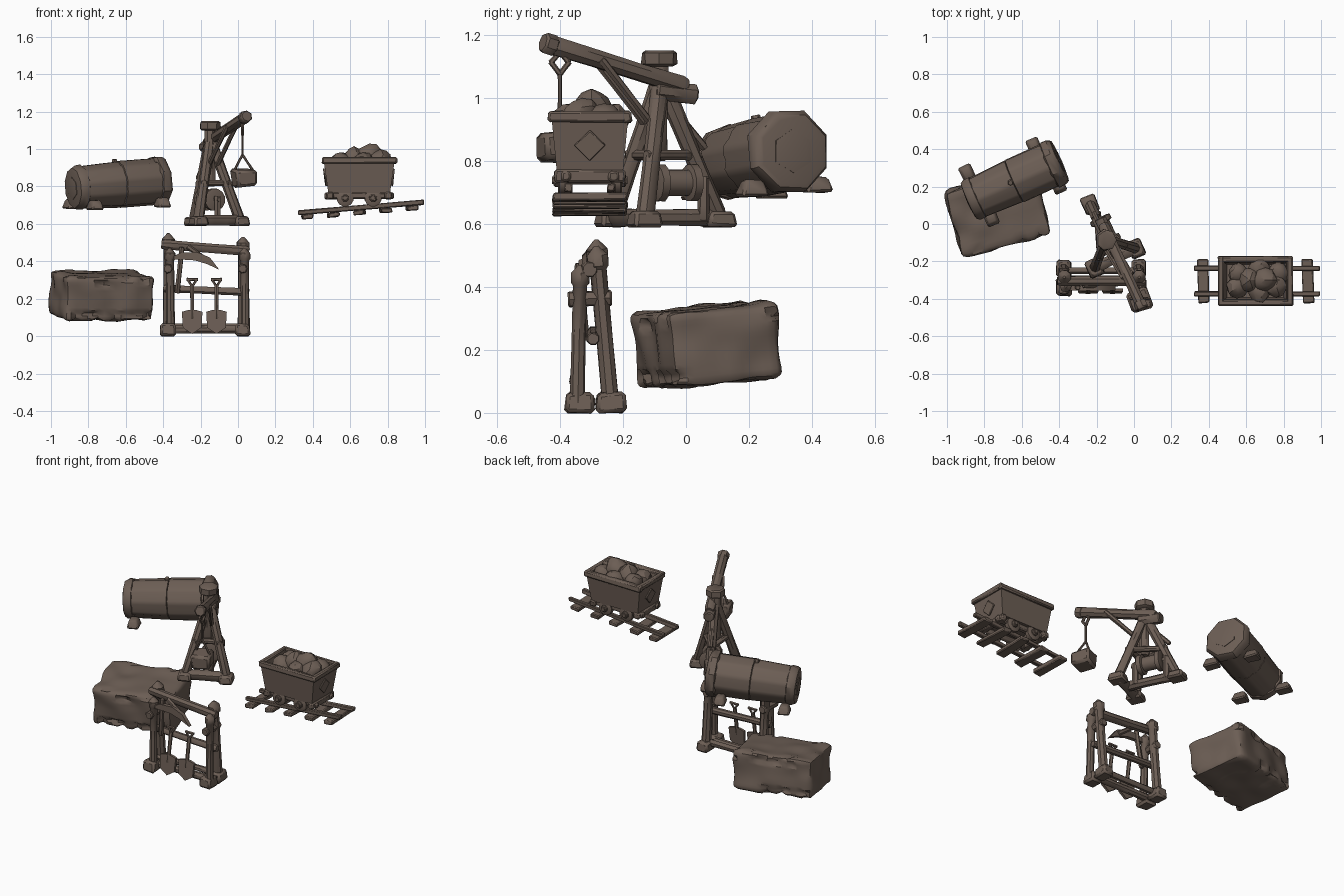
import bpy, bmesh, math, random
from mathutils import Vector, Matrix, Euler, noise

random.seed(4)
old = bpy.data.objects.get("Cube")
if old:
    bpy.data.objects.remove(old, do_unlink=True)

brown = bpy.data.materials.new("dusty_brown")
brown.use_nodes = True
tone = (0.15, 0.112, 0.09, 1)
brown.diffuse_color = tone
brown.node_tree.nodes["Principled BSDF"].inputs["Base Color"].default_value = tone


def finish(name, bm, angle=40):
    bmesh.ops.recalc_face_normals(bm, faces=bm.faces)
    mesh = bpy.data.meshes.new(name)
    bm.to_mesh(mesh)
    bm.free()
    mesh.materials.append(brown)
    ob = bpy.data.objects.new(name, mesh)
    bpy.context.collection.objects.link(ob)
    bpy.ops.object.select_all(action="DESELECT")
    ob.select_set(True)
    bpy.context.view_layer.objects.active = ob
    bpy.ops.object.shade_smooth_by_angle(angle=math.radians(angle))
    return ob


LOG = [(0, .8), (.04, 1), (.35, .93), (.65, .95), (.96, 1), (1, .8)]
POST = [(0, 1), (.4, .93), (.85, .95), (.87, 1.25), (.94, 1.25), (1, .25)]
DISC = [(0, .8), (.15, 1), (.85, 1), (1, .8)]


def loft(name, p, q, r, profile=LOG, sides=8, wobble=.05, groove=0):
    """Rings of a (position, radius) profile from p to q."""
    p, q = Vector(p), Vector(q)
    turn = (q - p).to_track_quat("Z", "Y")
    bm = bmesh.new()
    rings = []
    for t, k in profile:
        ring = []
        for i in range(sides):
            a = math.tau * (i + .5) / sides
            s = r * k * (1 + random.uniform(-wobble, wobble))
            if groove and i % 3 == 0:
                s *= 1 - groove
            ring.append(bm.verts.new(p.lerp(q, t) + turn @ Vector((s * math.cos(a), s * math.sin(a), 0))))
        rings.append(ring)
    for a, b in zip(rings, rings[1:]):
        for i in range(sides):
            j = (i + 1) % sides
            bm.faces.new((a[i], a[j], b[j], b[i]))
    bm.faces.new(rings[0])
    bm.faces.new(rings[-1])
    return finish(name, bm)


def box(name, loc, size, rot=(0, 0, 0), bevel=.008, taper=1, jitter=.003):
    """Bevelled, slightly uneven block; taper scales its top."""
    bm = bmesh.new()
    bmesh.ops.create_cube(bm, size=1)
    m = Matrix.Translation(loc) @ Euler([math.radians(a) for a in rot]).to_matrix().to_4x4()
    for v in bm.verts:
        k = taper if v.co.z > 0 else 1
        v.co = Vector((v.co.x * size[0] * k, v.co.y * size[1] * k, v.co.z * size[2]))
        v.co += Vector([random.uniform(-jitter, jitter) for _ in range(3)])
    bmesh.ops.bevel(bm, geom=bm.edges[:], offset=bevel, segments=1, affect="EDGES")
    bm.transform(m)
    return finish(name, bm)


def plate(name, outline, y, thick, lean=0):
    """Flat outline in x and z, extruded along y."""
    bm = bmesh.new()
    face = bm.faces.new([bm.verts.new((x, y - lean * z, z)) for x, z in outline])
    out = bmesh.ops.extrude_face_region(bm, geom=[face])["geom"]
    bmesh.ops.translate(bm, vec=(0, thick, 0), verts=[e for e in out if isinstance(e, bmesh.types.BMVert)])
    return finish(name, bm)


# Stone block with worn surface and notched edges
bm = bmesh.new()
bmesh.ops.create_cube(bm, size=2)
bmesh.ops.subdivide_edges(bm, edges=bm.edges[:], cuts=15, use_grid_fill=True)
half = Vector((.245, .182, .12))
for v in bm.verts:
    n = v.co.copy()
    p = Vector([n[i] * half[i] for i in range(3)])
    core = Vector([max(-half[i] + .025, min(half[i] - .025, p[i])) for i in range(3)])
    off = p - core
    if off.length > 0:
        off = off.normalized() * .025
    dent = .016 * noise.noise(p * 9)
    if abs(n.z) > .6 and abs(n.y) > .8 and noise.noise(Vector((n.x * 6, n.y, n.z))) > .22:
        dent -= .018
    v.co = core + off * (1 + dent / .025)
bm.transform(Matrix.Translation((-.73, .065, .215)) @ Euler((math.radians(6), 0, math.radians(15))).to_matrix().to_4x4())
finish("stone_block", bm, 35)

# Barrel lying on wedges
left, right = Vector((-.875, .125, .792)), Vector((-.405, .335, .83))
axis = right - left
loft("barrel_staves", left, right, .118, [(0, .9), (.1, .97), (.47, 1.04), (.495, 1.04), (.5, .98),
     (.505, 1.06), (.9, 1.06), (1, 1)], 30, .012, .06)
HOOP = [(0, .78), (.06, .9), (.35, 1), (.85, 1), (1, .88)]
loft("left_hoop", left - axis * .02, left + axis * .1, .12, HOOP, 10, .03)
loft("right_hoop", right + axis * .02, right - axis * .11, .138, HOOP, 8, .03)
loft("left_plug", left - axis * .03, left, .06, DISC, 6)
loft("right_plug", right + axis * .03, right, .068, DISC, 6)
loft("barrel_bung", (-.66, .225, .92), (-.66, .22, .945), .016, DISC, 6)
for i, (x, y, z) in enumerate([(-.89, .27, .705), (-.535, .415, .725), (-.765, .035, .70), (-.405, .21, .715)]):
    box(f"barrel_wedge_{i}", (x, y, z), (.075, .095, .05), (0, 0, 24), .008, .65)

# Crane base: cross sill, spine and feet
top = Vector((-.15, -.08, 1.06))
feet = {"left": Vector((-.21, -.235, .62)), "right": Vector((.01, -.13, .62)), "back": Vector((-.235, .105, .62))}
mid = feet["left"].lerp(feet["right"], .5)
loft("crane_cross_sill", feet["left"], feet["right"], .032)
loft("crane_spine_sill", mid, feet["back"], .03)
for n, f in feet.items():
    box(f"crane_{n}_foot", f - Vector((0, 0, .005)), (.085, .1, .05), (0, 0, 24), .01, .85)
    head = top + (f - top) * .03
    loft(f"crane_{n}_leg", f, head, .029)
brace = {n: f.lerp(top, .45) for n, f in feet.items()}
for a, b in (("left", "right"), ("right", "back"), ("back", "left")):
    d = (brace[b] - brace[a]) * .15
    loft(f"crane_brace_{a}_{b}", brace[a] - d, brace[b] + d, .018)
loft("crane_mast", (-.15, -.09, .8), (-.15, -.085, 1.14), .033)
loft("crane_mast_cap", (-.15, -.085, 1.1), (-.15, -.085, 1.15), .058, DISC, 7)
loft("crane_collar", (-.18, .03, 1.01), (-.125, -.1, 1.025), .034)

# Boom, struts and hanging load
butt, tip = Vector((-.165, .0, 1.035)), Vector((.045, -.45, 1.175))
loft("boom", butt, tip, .031)
loft("boom_end", butt.lerp(tip, .92), butt.lerp(tip, 1.01), .035, DISC, 7)
for s in (-1, 1):
    side = Vector((.9, .42, 0)) * .026 * s
    loft(f"boom_strut_{s}", Vector((-.135, -.115, .91)) + side, butt.lerp(tip, .62) + side, .013, sides=6)
loft("back_strut", (-.215, .06, .84), (-.15, -.07, 1.0), .014, sides=6)
hook = Vector((.024, -.4, 1.1))
for s in (-1, 1):
    loft(f"hook_upper_{s}", hook + Vector((0, 0, .045)), hook + Vector((0, .03 * s, .01)), .009, sides=6)
    loft(f"hook_lower_{s}", hook + Vector((0, .03 * s, .015)), hook - Vector((0, 0, .025)), .009, sides=6)
    loft(f"sling_{s}", (.024, -.4, .97), (.03 + s * .05, -.4, .885), .007, sides=6)
loft("hoist_rope", hook - Vector((0, 0, .02)), (.024, -.4, .96), .007, sides=6)
box("hanging_load", (.034, -.405, .845), (.12, .12, .092), (2, -3, 20), .014, 1, .008)

# Windlass between the legs
loft("windlass_drum", (-.12, -.1, .73), (-.185, .035, .73), .05,
     [(0, .9), (.03, 1.2), (.2, 1.2), (.23, .85), (.77, .85), (.8, 1.2), (.97, 1.2), (1, .9)], 12, .02)
loft("windlass_shaft", (-.1, -.14, .73), (-.2, .07, .73), .014, sides=6)
for i, (x, y) in enumerate([(-.11, -.12), (-.195, .055)]):
    loft(f"windlass_stand_{i}", (x, y, .61), (x, y, .75), .02, sides=6)

# Tool rack: paired leaning posts on block feet
for n, x, h in (("right", -.375, .55), ("left", .025, .53)):
    loft(f"rack_{n}_tall_post", (x, -.24, .03), (x + .003, -.285, h), .029, POST, 8, .04)
    loft(f"rack_{n}_short_post", (x + .015, -.345, .03), (x + .01, -.335, .47), .024, POST, 8, .04)
    for s in (-1, 1):
        box(f"rack_{n}_foot_{s}", (x, -.288 + s * .05, .033), (.085, .096, .066), (0, 0, 0), .012, .88, .005)
    loft(f"rack_{n}_tie", (x, -.375, .36), (x, -.235, .365), .026, sides=7)
loft("rack_bottom_rail", (-.4, -.31, .035), (.05, -.31, .035), .024)
loft("rack_back_rail", (-.4, -.25, .05), (.05, -.25, .05), .02)
loft("rack_middle_rail", (-.4, -.295, .255), (.06, -.295, .235), .022)
loft("rack_top_rail", (-.41, -.305, .49), (.06, -.305, .455), .028)

# Shovels leaning on the rack
for i, x in enumerate((-.245, -.115)):
    plate(f"shovel_blade_{i}", [(x + a, b) for a, b in
          ((0, .012), (.05, .045), (.055, .13), (.02, .14), (-.02, .14), (-.055, .13), (-.05, .045))], -.375, .016, -.1)
    loft(f"shovel_shaft_{i}", (x, -.36, .09), (x, -.33, .275), .012, sides=6)
    for s in (-1, 1):
        loft(f"shovel_fork_{i}_{s}", (x, -.33, .265), (x + .022 * s, -.326, .3), .007, sides=6)
    loft(f"shovel_grip_{i}", (x - .03, -.326, .303), (x + .03, -.326, .303), .009, sides=6)

# Pickaxe hung on the top rail
plate("pickaxe_head", [(-.39, .405), (-.31, .445), (-.22, .45), (-.15, .42), (-.1, .355), (-.165, .385),
      (-.23, .405), (-.31, .41)], -.355, .025)
loft("pickaxe_shaft", (-.325, -.32, .23), (-.3, -.34, .475), .015, sides=6)
loft("pickaxe_brace", (-.27, -.33, .48), (-.16, -.33, .4), .014, sides=6)

# Sloping track with sleepers
slope = math.degrees(math.atan(.055 / .66))
for s in (-1, 1):
    box(f"track_rail_{s}", (.658, -.305 + s * .068, .688), (.675, .026, .026), (0, -slope, 0), .004)
for i in range(5):
    x = .37 + i * .14
    box(f"sleeper_{i}", (x, -.305, .662 + (x - .658) * .083), (.06, .235, .026), (0, -slope, random.uniform(-3, 3)), .005)

# Cart tub: flared open box with thick walls
bm = bmesh.new()
loops = []
for hx, hy, z in ((.165, .105, .765), (.19, .122, .94), (.168, .1, .94), (.15, .088, .85)):
    loops.append([bm.verts.new((.648 + sx * hx, -.305 + sy * hy, z)) for sx, sy in ((-1, -1), (1, -1), (1, 1), (-1, 1))])
for a, b in zip(loops, loops[1:]):
    for i in range(4):
        j = (i + 1) % 4
        bm.faces.new((a[i], a[j], b[j], b[i]))
bm.faces.new(loops[0])
bm.faces.new(loops[-1])
finish("cart_tub", bm, 30)
for s in (-1, 1):
    box(f"rim_long_{s}", (.65, -.305 + s * .117, .94), (.4, .032, .036), (0, 0, 0), .007)
    box(f"rim_short_{s}", (.65 + s * .184, -.305, .94), (.032, .262, .036), (0, 0, 0), .007)
    box(f"chassis_beam_{s}", (.648, -.305 + s * .075, .75), (.37, .032, .035), (0, 0, 0), .007)
    box(f"chassis_end_{s}", (.648 + s * .155, -.305, .752), (.04, .225, .038), (0, 0, 0), .007)
    box(f"tub_end_plate_{s}", (.648 + s * .18, -.305, .85), (.012, .07, .07), (45, s * 8, 0), .003)

# Axles and wheels
for i, x in enumerate((.573, .722)):
    loft(f"axle_{i}", (x, -.425, .738), (x, -.185, .738), .015, sides=8)
    for s in (-1, 1):
        y = -.305 + s * .085
        loft(f"wheel_{i}_{s}", (x, y - .017, .738), (x, y + .017, .738), .046, DISC, 12, .01)
        loft(f"hub_{i}_{s}", (x, y, .738), (x, y + s * .03, .738), .022, DISC, 8, .01)

# Ore heaped in the tub
heap = [(.55, -.34, .93, .06), (.56, -.26, .935, .055), (.62, -.3, .955, .065), (.7, -.3, .97, .065),
        (.67, -.36, .93, .06), (.67, -.245, .93, .06), (.76, -.33, .945, .06), (.77, -.26, .93, .055)]
for i, (x, y, z, r) in enumerate(heap):
    bm = bmesh.new()
    bmesh.ops.create_icosphere(bm, subdivisions=2, radius=r)
    for v in bm.verts:
        v.co *= 1 + .28 * noise.noise(v.co * 14 + Vector((i * 3.7, 0, 0)))
        v.co.z *= .9
    bmesh.ops.translate(bm, vec=(x, y, z), verts=bm.verts)
    finish(f"ore_{i}", bm, 25)
